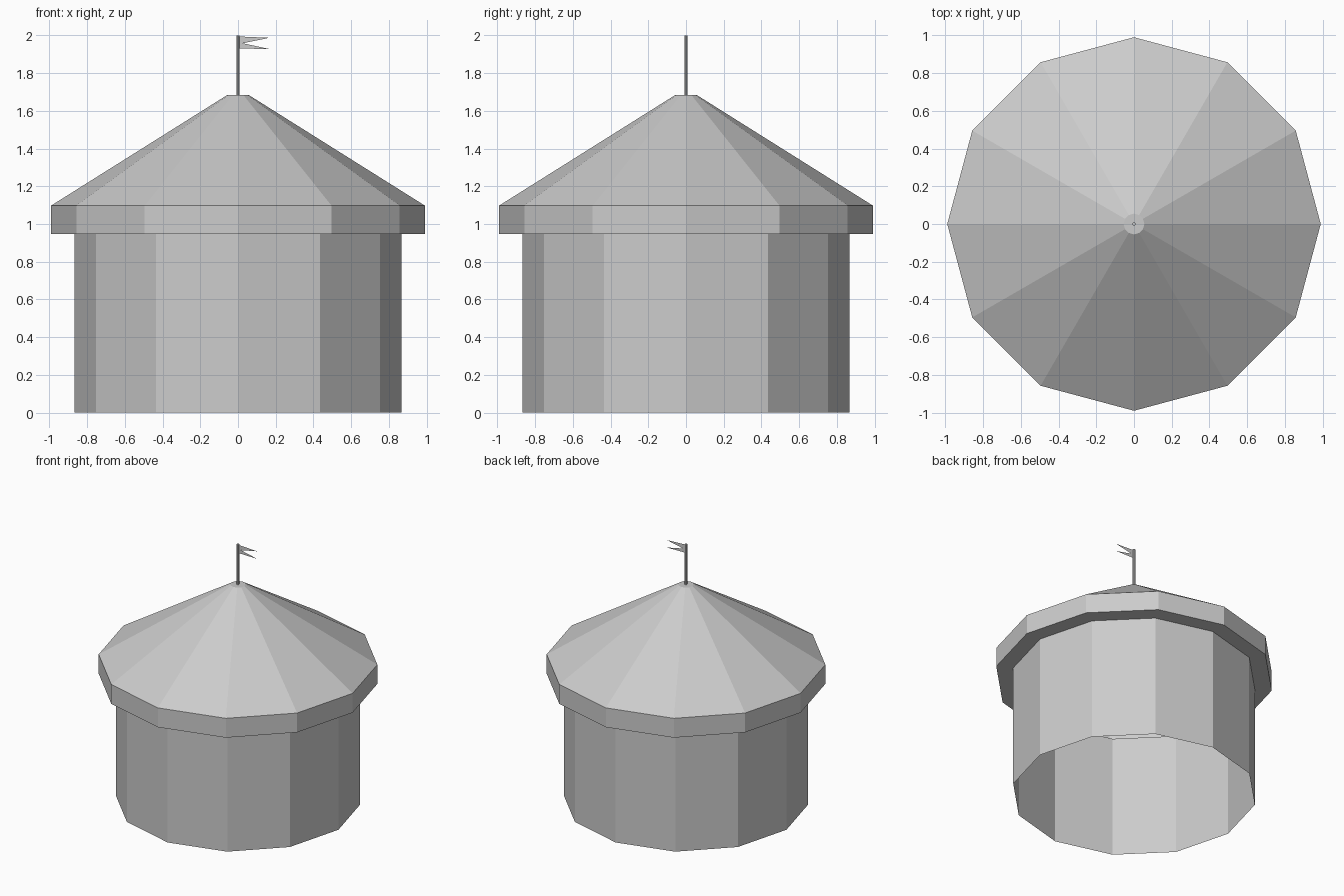
import bpy, bmesh, math

if "Cube" in bpy.data.objects:
    bpy.data.objects.remove(bpy.data.objects["Cube"])

SIDES = 12


def make_object(name, bm):
    mesh = bpy.data.meshes.new(name)
    bm.to_mesh(mesh)
    bm.free()
    obj = bpy.data.objects.new(name, mesh)
    bpy.context.collection.objects.link(obj)
    return obj


def lathe(name, profile, sides, cap_top=False):
    """Faceted shell from (radius, z) points, listed bottom to top."""
    bm = bmesh.new()
    rings = []
    for r, z in profile:
        angles = [2 * math.pi * i / sides for i in range(sides)]
        rings.append([bm.verts.new((r * math.cos(a), r * math.sin(a), z)) for a in angles])
    for low, high in zip(rings, rings[1:]):
        for i in range(sides):
            j = (i + 1) % sides
            bm.faces.new((low[i], low[j], high[j], high[i]))
    if cap_top:
        bm.faces.new(rings[-1])
    return make_object(name, bm)


# Tent wall, open at the bottom
lathe("tent_wall", [(0.868, 0), (0.868, 0.947)], SIDES)

# Canopy: underside of the overhang, valance band, sloping roof, flat peak
lathe("canopy_roof", [(0.868, 0.947), (0.99, 0.947), (0.99, 1.098), (0.055, 1.685)],
      SIDES, cap_top=True)

# Flag pole
lathe("flag_pole", [(0.009, 1.68), (0.009, 2.0)], 8, cap_top=True)

# Swallow-tailed pennant, a thin sheet
bm = bmesh.new()
top, tip_a, notch, tip_b, bottom = [
    bm.verts.new((x, 0, z)) for x, z in
    [(0.005, 1.994), (0.166, 1.987), (0.025, 1.958), (0.166, 1.928), (0.005, 1.93)]]
middle = bm.verts.new((0.005, 0, 1.96))
bm.faces.new((middle, notch, tip_a, top))
bm.faces.new((bottom, tip_b, notch, middle))
make_object("pennant", bm)
